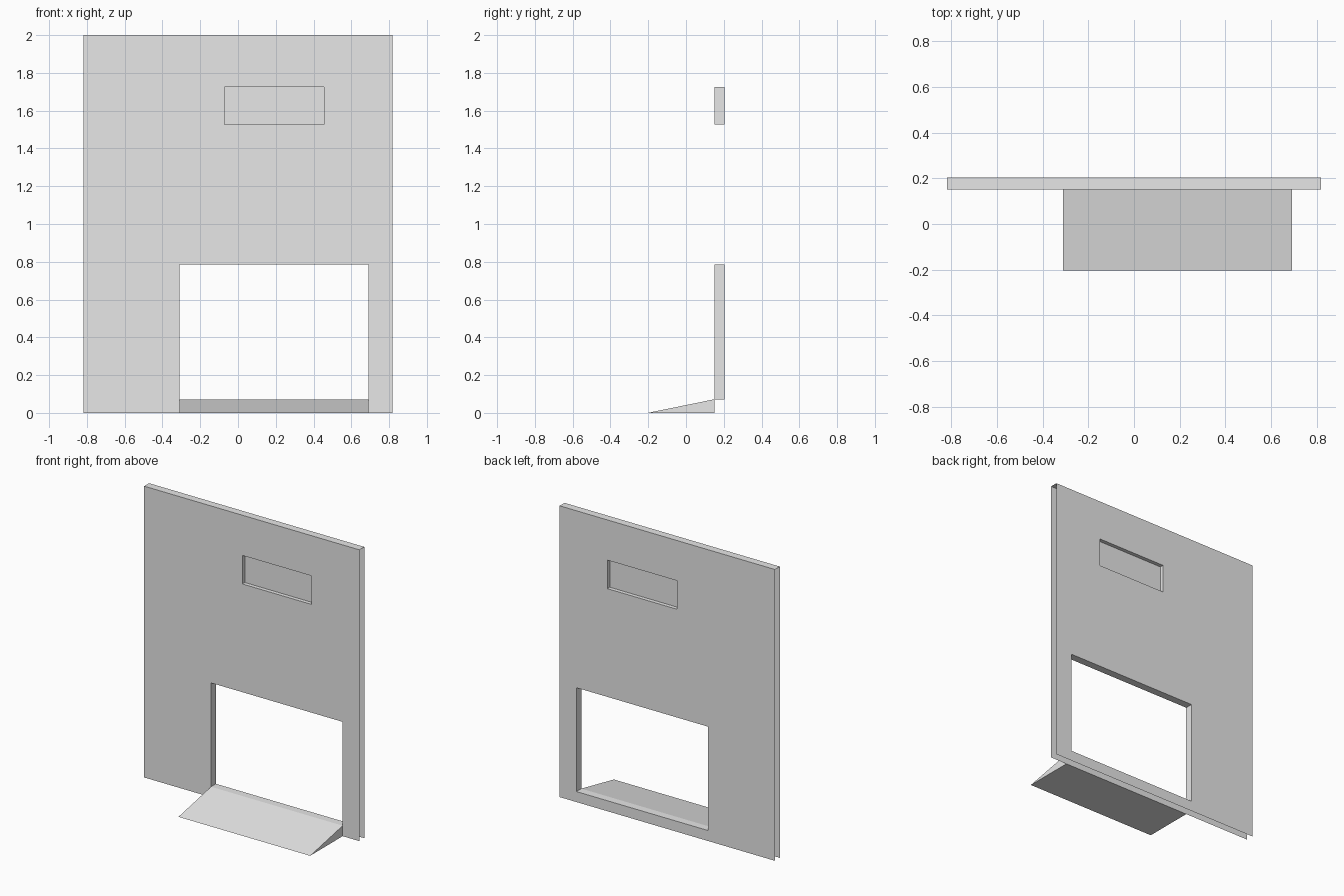
import bpy
import bmesh
from math import radians

cube = bpy.data.objects.get("Cube")
if cube:
    bpy.data.objects.remove(cube, do_unlink=True)

grey = bpy.data.materials.new("plain grey")
grey.use_nodes = True
colour = (0.8, 0.8, 0.8, 1)
grey.diffuse_color = colour
grey.node_tree.nodes["Principled BSDF"].inputs["Base Color"].default_value = colour

# Shared dimensions
HALF_W, HEIGHT = 0.818, 2.0
FRONT, BACK = 0.15, 0.203
DOOR = (-0.31, 0.69, 0.072, 0.785)       # left, right, bottom, top
WINDOW = (-0.072, 0.455, 1.528, 1.724)


def finish(bm, name):
    bmesh.ops.remove_doubles(bm, verts=bm.verts, dist=0.0001)
    mesh = bpy.data.meshes.new(name)
    bm.to_mesh(mesh)
    bm.free()
    obj = bpy.data.objects.new(name, mesh)
    mesh.materials.append(grey)
    bpy.context.collection.objects.link(obj)
    return obj


def quad(bm, *points):
    return bm.faces.new([bm.verts.new(p) for p in points])


def rect(bm, x0, x1, z0, z1, y, facing_front=True):
    pts = [(x0, y, z0), (x1, y, z0), (x1, y, z1), (x0, y, z1)]
    return quad(bm, *(pts if facing_front else pts[::-1]))


def inside(x, z, hole):
    return hole[0] < x < hole[1] and hole[2] < z < hole[3]


def sheet(bm, y, facing_front):
    """Flat wall skin with the door and window left open."""
    xs = sorted([-HALF_W, HALF_W, *DOOR[:2], *WINDOW[:2]])
    zs = sorted([0, HEIGHT, *DOOR[2:], *WINDOW[2:]])
    for x0, x1 in zip(xs, xs[1:]):
        for z0, z1 in zip(zs, zs[1:]):
            centre = (x0 + x1) / 2, (z0 + z1) / 2
            if not any(inside(*centre, hole) for hole in (DOOR, WINDOW)):
                rect(bm, x0, x1, z0, z1, y, facing_front)


def reveal(bm, hole):
    """Inner faces joining both skins around an opening."""
    x0, x1, z0, z1 = hole
    corners = [(x0, z0), (x1, z0), (x1, z1), (x0, z1)]
    for (ax, az), (bx, bz) in zip(corners, corners[1:] + corners[:1]):
        quad(bm, (ax, FRONT, az), (bx, FRONT, bz),
             (bx, BACK, bz), (ax, BACK, az))


# Wall: two skins joined at the top and openings, open at the sides and base
bm = bmesh.new()
sheet(bm, FRONT, True)
sheet(bm, BACK, False)
reveal(bm, DOOR)
reveal(bm, WINDOW)
quad(bm, (-HALF_W, FRONT, HEIGHT), (HALF_W, FRONT, HEIGHT),
     (HALF_W, BACK, HEIGHT), (-HALF_W, BACK, HEIGHT))
bmesh.ops.remove_doubles(bm, verts=bm.verts, dist=0.0001)
bmesh.ops.dissolve_limit(bm, angle_limit=radians(1), verts=bm.verts, edges=bm.edges)
finish(bm, "wall_panel")

# Pane in the middle of the window opening
bm = bmesh.new()
rect(bm, *WINDOW, (FRONT + BACK) / 2)
finish(bm, "window_pane")

# Wedge ramp leading up to the door sill
bm = bmesh.new()
profile = [(-BACK, 0), (FRONT, 0), (FRONT, DOOR[2])]
end = bm.faces.new([bm.verts.new((DOOR[0], y, z)) for y, z in profile])
extruded = bmesh.ops.extrude_face_region(bm, geom=[end], use_keep_orig=True)
moved = [v for v in extruded["geom"] if isinstance(v, bmesh.types.BMVert)]
bmesh.ops.translate(bm, verts=moved, vec=(DOOR[1] - DOOR[0], 0, 0))
bmesh.ops.recalc_face_normals(bm, faces=bm.faces)
finish(bm, "door_ramp")
